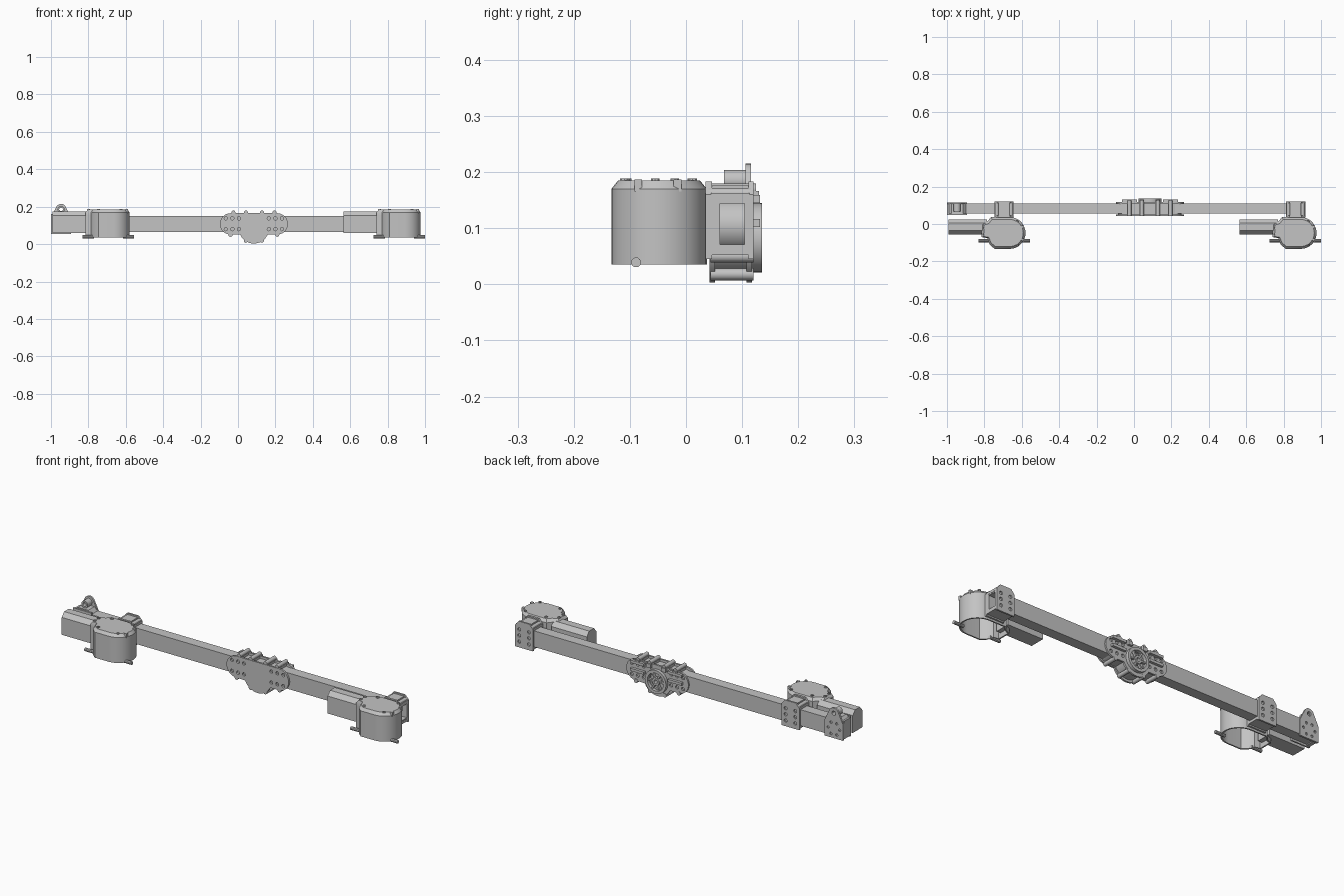
import bpy, bmesh, math
from mathutils import Matrix, Vector

if "Cube" in bpy.data.objects:
    bpy.data.objects.remove(bpy.data.objects["Cube"])

grey = bpy.data.materials.new("machined grey")
grey.use_nodes = True
grey.diffuse_color = (0.55, 0.55, 0.55, 1)
grey.node_tree.nodes["Principled BSDF"].inputs["Base Color"].default_value = (0.55, 0.55, 0.55, 1)

# Profile planes: columns are where the profile's right, up and depth axes go
PLANES = {
    "xy": Matrix.Identity(4),
    "xz": Matrix(((1, 0, 0, 0), (0, 0, 1, 0), (0, 1, 0, 0), (0, 0, 0, 1))),
    "yz": Matrix(((0, 0, 1, 0), (1, 0, 0, 0), (0, 1, 0, 0), (0, 0, 0, 1))),
}


def arc(cx, cy, r, a0, a1, n=12):
    return [(cx + r * math.cos(math.radians(a0 + (a1 - a0) * i / n)),
             cy + r * math.sin(math.radians(a0 + (a1 - a0) * i / n))) for i in range(n + 1)]


def circle(cx, cy, r, n=16):
    return arc(cx, cy, r, 0, 360, n)[:-1]


def rect(x0, y0, x1, y1):
    return [(x0, y0), (x1, y0), (x1, y1), (x0, y1)]


def shrink(outline, k):
    """Pull an outline towards the middle of its bounds by a distance k."""
    xs, ys = zip(*outline)
    mx, my = (min(xs) + max(xs)) / 2, (min(ys) + max(ys)) / 2
    sx, sy = 1 - 2 * k / (max(xs) - min(xs)), 1 - 2 * k / (max(ys) - min(ys))
    return [(mx + (x - mx) * sx, my + (y - my) * sy) for x, y in outline]


def finish(name, bm, smooth=True):
    bmesh.ops.remove_doubles(bm, verts=bm.verts, dist=1e-5)
    bmesh.ops.recalc_face_normals(bm, faces=bm.faces)
    mesh = bpy.data.meshes.new(name)
    bm.to_mesh(mesh)
    bm.free()
    mesh.materials.append(grey)
    ob = bpy.data.objects.new(name, mesh)
    bpy.context.collection.objects.link(ob)
    if smooth:
        bpy.ops.object.select_all(action="DESELECT")
        ob.select_set(True)
        bpy.context.view_layer.objects.active = ob
        bpy.ops.object.shade_smooth_by_angle(angle=math.radians(32))
    return ob


def extrude(name, plane, d0, d1, outline, holes=()):
    """Extrude a filled profile with holes from depth d0 to d1."""
    curve = bpy.data.curves.new(name, "CURVE")
    curve.dimensions = "2D"
    curve.fill_mode = "BOTH"
    curve.extrude = (d1 - d0) / 2
    for loop in [outline, *holes]:
        spline = curve.splines.new("POLY")
        spline.points.add(len(loop) - 1)
        for point, (x, y) in zip(spline.points, loop):
            point.co = (x, y, 0, 1)
        spline.use_cyclic_u = True
    temp = bpy.data.objects.new(name, curve)
    bpy.context.collection.objects.link(temp)
    bpy.context.view_layer.update()
    mesh = bpy.data.meshes.new_from_object(temp.evaluated_get(bpy.context.evaluated_depsgraph_get()))
    bpy.data.objects.remove(temp)
    bm = bmesh.new()
    bm.from_mesh(mesh)
    bm.transform(PLANES[plane] @ Matrix.Translation((0, 0, (d0 + d1) / 2)))
    return finish(name, bm)


def loft(name, layers):
    """Join stacked outlines (height, points) into a closed-top lid."""
    bm = bmesh.new()
    rings = [[bm.verts.new((x, y, z)) for x, y in pts] for z, pts in layers]
    n = len(rings[0])
    for low, high in zip(rings, rings[1:]):
        for i in range(n):
            bm.faces.new((low[i], low[(i + 1) % n], high[(i + 1) % n], high[i]))
    bm.faces.new(rings[0])
    bm.faces.new(rings[-1])
    return finish(name, bm)


# Long square tube
extrude("beam", "yz", -0.98, 0.915, rect(0.055, 0.065, 0.11, 0.15), [rect(0.061, 0.071, 0.104, 0.144)])


def drive_pod(side, dx):
    def sh(pts):
        return [(x + dx, y) for x, y in pts]

    # Open-bottomed housing, chamfered lid
    plan = sh([(-0.815, 0.0), (-0.785, 0.012), (-0.765, 0.037)]
              + arc(-0.665, -0.048, 0.085, 90, -90, 18)
              + [(-0.745, -0.133), (-0.772, -0.11), (-0.785, -0.075), (-0.815, -0.07)])
    extrude(side + "_pod_wall", "xy", 0.035, 0.155, plan, [shrink(plan, 0.007)])
    loft(side + "_pod_lid", [(0.152, plan), (0.17, plan), (0.185, shrink(plan, 0.012))])
    # Lid screws and edge clips
    for x, y in [(-0.745, 0.01), (-0.625, 0.012), (-0.745, -0.105), (-0.625, -0.11),
                 (-0.8, -0.02), (-0.8, -0.055)]:
        extrude(side + "_lid_screw", "xy", 0.185, 0.189, circle(x + dx, y, 0.008, 10),
                [circle(x + dx, y, 0.004, 6)])
    for y in (-0.085, -0.015):
        extrude(side + "_lid_clip", "xy", 0.165, 0.187, rect(-0.602 + dx, y - 0.007, -0.588 + dx, y + 0.007))
    # Foot pins on both flanks
    for x0, x1 in ((-0.832, -0.77), (-0.615, -0.557)):
        extrude(side + "_foot_pin", "yz", x0 + dx, x1 + dx, circle(-0.089, 0.039, 0.009, 10))
    # Motor box with sloped shoulders
    extrude(side + "_motor", "yz", -0.993 + dx, -0.785 + dx,
            [(-0.055, 0.06), (0.025, 0.06), (0.025, 0.152), (0.005, 0.175), (-0.035, 0.175), (-0.055, 0.152)])


def beam_bracket(side, cx):
    x0, x1 = cx - 0.052, cx + 0.052
    # Clamp around the beam, with drilled plates front and back
    extrude(side + "_clamp", "yz", x0, x1, rect(0.045, 0.052, 0.113, 0.163), [rect(0.055, 0.065, 0.11, 0.15)])
    plate = [(x0, 0.045), (x1, 0.045), (x1, 0.16), (cx + 0.032, 0.183), (cx - 0.032, 0.183), (x0, 0.16)]
    holes = [circle(cx + u, z, 0.009, 12) for u in (-0.028, 0.028) for z in (0.075, 0.108, 0.14)]
    extrude(side + "_back_plate", "xz", 0.111, 0.12, plate, holes)
    extrude(side + "_front_plate", "xz", 0.035, 0.046, plate)
    # Upper bridge and its cross bolts
    extrude(side + "_bridge", "xz", 0.045, 0.112, rect(cx - 0.03, 0.155, cx + 0.03, 0.176))
    for u in (-0.038, 0.038):
        extrude(side + "_cross_bolt", "xz", 0.04, 0.116, circle(cx + u, 0.162, 0.01, 12))


for side, dx, bracket_x in (("right", 0, -0.695), ("left", 1.556, 0.864)):
    drive_pod(side, dx)
    beam_bracket(side, bracket_x)

# End cap with a tall eyelet plate
ex = -0.946
ear = ([(-1.0, 0.055), (-0.892, 0.055), (-0.892, 0.14)] + arc(ex, 0.187, 0.028, 20, 160, 10) + [(-1.0, 0.14)])
ring_holes = [circle(ex + 0.034 * math.cos(a), 0.105 + 0.034 * math.sin(a), 0.007, 10)
              for a in (math.tau * i / 6 for i in range(6))]
extrude("end_eyelet_plate", "xz", 0.106, 0.116, ear, ring_holes + [circle(ex, 0.187, 0.011)])
extrude("end_front_plate", "xz", 0.048, 0.056, rect(-1.0, 0.055, -0.892, 0.162))
extrude("end_cap", "yz", -1.0, -0.98, rect(0.055, 0.06, 0.108, 0.155))
extrude("end_saddle", "xz", 0.055, 0.107, [(-0.995, 0.15), (-0.897, 0.15), (-0.915, 0.168), (-0.977, 0.168)])
extrude("end_eyelet_boss", "xz", 0.068, 0.107, circle(ex, 0.185, 0.019), [circle(ex, 0.185, 0.01)])

# Centre hub: two drilled plates around a core
hx, hz = 0.085, 0.083
hub = (arc(-0.04, 0.108, 0.057, 90, 270) + arc(hx, hz, 0.08, 204, 336, 20) + arc(0.21, 0.108, 0.057, -90, 90))
bolt_x = (-0.065, -0.03, 0.005, 0.165, 0.2, 0.235)
holes = [circle(x, z, 0.009, 12) for x in bolt_x for z in (0.08, 0.138)]
extrude("hub_front_plate", "xz", 0.042, 0.052, hub, holes)
extrude("hub_back_plate", "xz", 0.108, 0.118, hub, holes + [circle(hx, hz, 0.045, 24)])
extrude("hub_core", "xz", 0.052, 0.108, shrink(hub, 0.012))

# Cross posts along the upper and lower hub edges
for u in (-0.11, -0.043, 0.043, 0.11):
    extrude("upper_post", "xz", 0.044, 0.125, circle(hx + u, 0.169, 0.011, 12))
    extrude("post_rib", "xz", 0.052, 0.13, rect(hx + u - 0.012, 0.145, hx + u + 0.012, 0.166))
for u in (-0.125, 0.125):
    extrude("lower_post", "xz", 0.044, 0.12, circle(hx + u, 0.05, 0.011, 12))
for u in (-0.043, 0.043):
    extrude("lower_post", "xz", 0.044, 0.12, circle(hx + u, 0.018, 0.011, 12))

# Back wheel with spokes, and bars beside it
extrude("hub_ring", "xz", 0.117, 0.135, circle(hx, hz, 0.062, 32), [circle(hx, hz, 0.047, 32)])
extrude("hub_boss", "xz", 0.105, 0.133, circle(hx, hz, 0.02, 20), [circle(hx, hz, 0.01, 16)])
for i in range(6):
    a = math.tau * i / 6
    out, across = Vector((math.cos(a), math.sin(a))), Vector((-math.sin(a), math.cos(a)))
    corners = [Vector((hx, hz)) + out * r + across * w
               for r, w in ((0.017, -0.004), (0.05, -0.004), (0.05, 0.004), (0.017, 0.004))]
    extrude("hub_spoke", "xz", 0.117, 0.13, [tuple(c) for c in corners])
for x0, x1 in ((-0.065, 0.015), (0.155, 0.235)):
    for z in (0.109, 0.152):
        extrude("hub_bar", "xz", 0.117, 0.132, rect(x0, z - 0.007, x1, z + 0.007))
